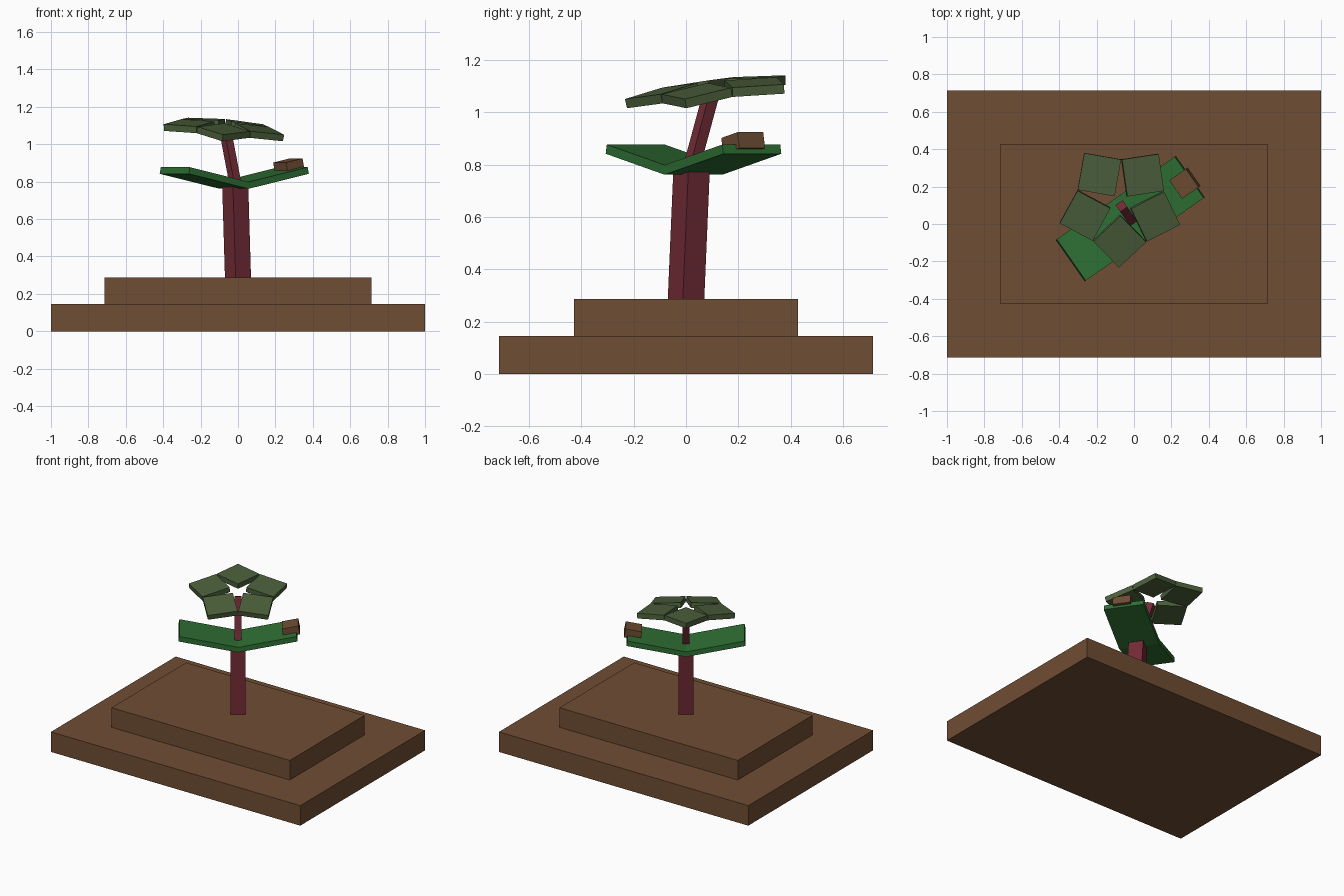
import bpy
from math import radians
from mathutils import Matrix

if "Cube" in bpy.data.objects:
    bpy.data.objects.remove(bpy.data.objects["Cube"], do_unlink=True)


def make_material(name, rgb):
    mat = bpy.data.materials.new(name)
    mat.use_nodes = True
    color = (*rgb, 1)
    mat.diffuse_color = color
    mat.node_tree.nodes["Principled BSDF"].inputs["Base Color"].default_value = color
    return mat


brown = make_material("earth brown", (0.159, 0.074, 0.034))
red = make_material("stem red", (0.162, 0.023, 0.034))
green = make_material("leaf green", (0.028, 0.162, 0.034))
olive = make_material("petal olive", (0.072, 0.117, 0.045))


def move(x, y, z):
    return Matrix.Translation((x, y, z))


def turn(degrees, axis):
    return Matrix.Rotation(radians(degrees), 4, axis)


def box(name, size, frame, mat):
    """Flat-sided box with its centre at the origin of the frame."""
    bpy.ops.mesh.primitive_cube_add(size=1)
    obj = bpy.context.object
    obj.name = obj.data.name = name
    obj.data.transform(frame @ Matrix.Diagonal((*size, 1)))
    obj.data.materials.append(mat)
    return obj


# Stepped base
box("base_slab", (2, 1.43, 0.145), move(0, 0, 0.0725), brown)
box("base_step", (1.43, 0.856, 0.142), move(0, 0, 0.216), brown)

# The whole plant is turned on the base
plant = turn(35, 'Z')

# Thick lower trunk and thin leaning upper stem
box("trunk", (0.1, 0.1, 0.51),
    plant @ move(0, 0, 0.284) @ turn(-3, 'X') @ move(0, 0, 0.255), red)
box("upper_stem", (0.046, 0.046, 0.32),
    plant @ move(0, 0.015, 0.76) @ turn(-18.3, 'X') @ move(0, 0, 0.165), red)

# Two opposite leaves rising outward
leaf_frames = {}
for side, angle in (("left", 0), ("right", 180)):
    frame = plant @ move(0, 0.035, 0.762) @ turn(angle, 'Z') @ turn(-11.5, 'Y')
    leaf_frames[side] = frame
    box(side + "_leaf", (0.4, 0.27, 0.036), frame @ move(0.2, 0, 0.018), green)

# Small block resting on one leaf
box("leaf_block", (0.11, 0.12, 0.062),
    leaf_frames["left"] @ move(0.365, -0.012, 0.049), brown)

# Five square petals in a tilted, drooping star
flower = plant @ move(0, 0.122, 1.125) @ turn(8.5, 'X')
for i in range(5):
    frame = flower @ turn(90 + 72 * i, 'Z') @ turn(5.7, 'Y')
    box(f"petal_{i + 1}", (0.2, 0.2, 0.036),
        frame @ move(0.2, 0, -0.018) @ turn(45, 'Z'), olive)
